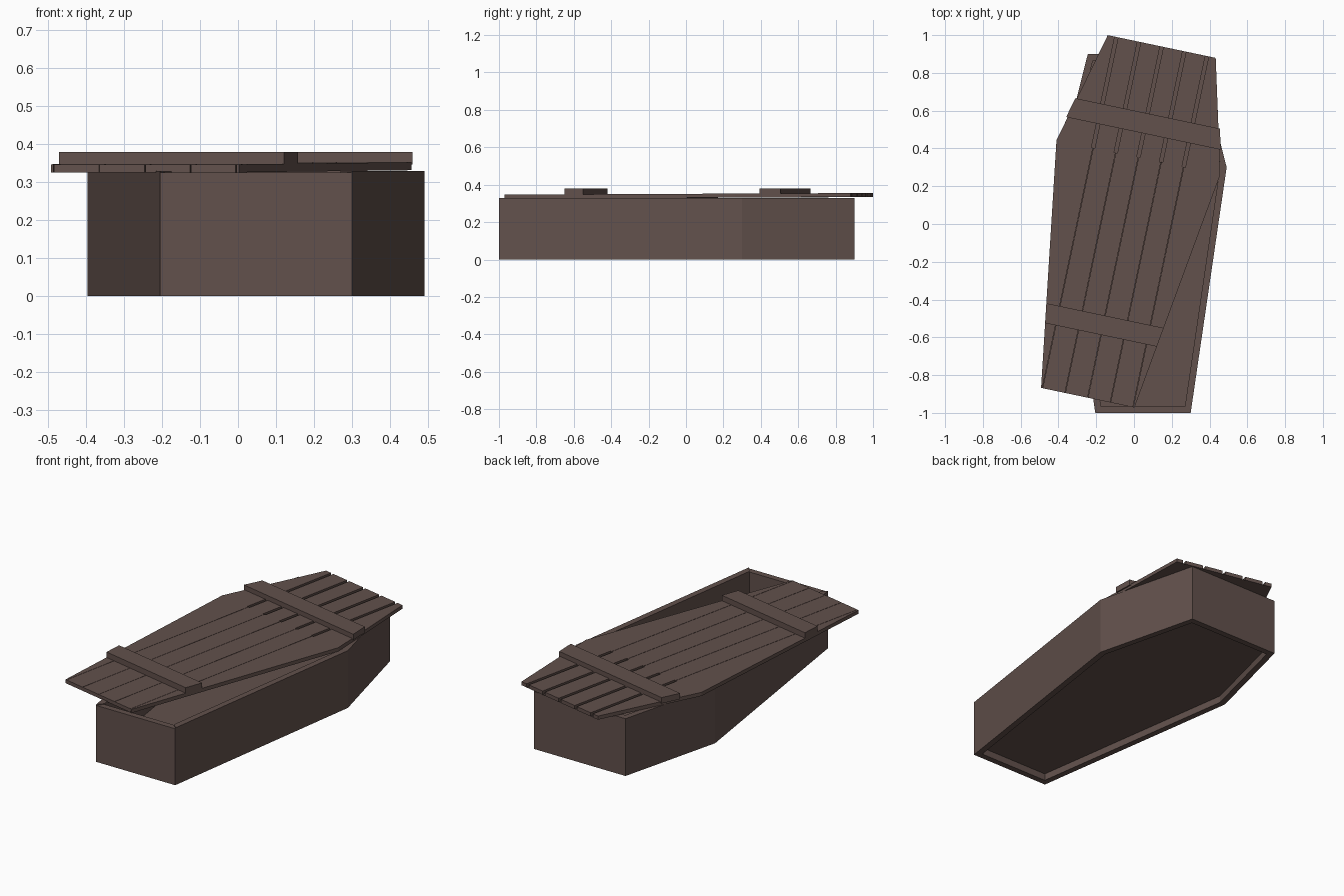
import bpy, bmesh, math

cube = bpy.data.objects.get("Cube")
if cube:
    bpy.data.objects.remove(cube, do_unlink=True)

wood = bpy.data.materials.new("dark_brown_wood")
wood.use_nodes = True
brown = (0.122, 0.082, 0.072, 1)
wood.diffuse_color = brown
wood.node_tree.nodes["Principled BSDF"].inputs["Base Color"].default_value = brown


def prism(name, outline, z0, z1, place=None):
    """Extrude a flat outline (counter-clockwise) from z0 to z1."""
    bm = bmesh.new()
    face = bm.faces.new([bm.verts.new((x, y, z0)) for x, y in outline])
    if z1 > z0:
        top = bmesh.ops.extrude_face_region(bm, geom=[face], use_keep_orig=True)["geom"]
        for v in top:
            if isinstance(v, bmesh.types.BMVert):
                v.co.z = z1
        bmesh.ops.recalc_face_normals(bm, faces=bm.faces)
    else:
        face.normal_flip()
    mesh = bpy.data.meshes.new(name)
    bm.to_mesh(mesh)
    bm.free()
    mesh.materials.append(wood)
    obj = bpy.data.objects.new(name, mesh)
    bpy.context.collection.objects.link(obj)
    if place:
        obj.location, obj.rotation_euler = place
    return obj


# Shared six-sided outline: half widths at foot, shoulder and head
FOOT, SHOULDER, HEAD = (0.2525, -0.95), (0.443, 0.35), (0.292, 0.95)


def mirrored(right_side):
    return right_side + [(-x, y) for x, y in reversed(right_side)]


def half_width(v):
    (x0, y0), (x1, y1) = (FOOT, SHOULDER) if v < SHOULDER[1] else (SHOULDER, HEAD)
    return x0 + (x1 - x0) * (v - y0) / (y1 - y0)


# Box walls, mitred between an outer and an inner outline
WALL = 0.035
CX, CY = 0.0475, -0.05
side = WALL * 1.01
outer = mirrored([FOOT, SHOULDER, HEAD])
inner = mirrored([(half_width(FOOT[1] + WALL) - side, FOOT[1] + WALL),
                  (SHOULDER[0] - side, SHOULDER[1]),
                  (half_width(HEAD[1] - WALL) - side, HEAD[1] - WALL)])
outer = [(x + CX, y + CY) for x, y in outer]
inner = [(x + CX, y + CY) for x, y in inner]
names = ["left_long_wall", "left_head_wall", "head_wall",
         "right_head_wall", "right_long_wall", "foot_wall"]
for i, name in enumerate(names):
    j = (i + 1) % 6
    height = 0.325 if name == "foot_wall" else 0.33
    prism(name, [outer[i], outer[j], inner[j], inner[i]], 0, height)

# Recessed floor
prism("box_floor", inner, 0.04, 0.07)

# Lid, turned askew on the box
lid_place = ((-0.049, 0.01, 0.33), (math.radians(0.25), 0, math.radians(-11.9)))
THICK = 0.021
prism("lid_underside", mirrored([FOOT, SHOULDER, HEAD]), 0, 0, lid_place)

# Planks: tight seams below the shoulder, open slots toward the head
seams = [(i - 2) * 0.1225 for i in range(5)]
TIGHT, OPEN = 0.001, 0.009


def seam_edge(u, s):
    return [(u + s * TIGHT, FOOT[1]), (u + s * TIGHT, SHOULDER[1]),
            (u + s * OPEN, SHOULDER[1]), (u + s * OPEN, HEAD[1])]


rim = [FOOT, SHOULDER, HEAD]
for i in range(6):
    left = [(-x, y) for x, y in rim] if i == 0 else seam_edge(seams[i - 1], 1)
    right = rim if i == 5 else seam_edge(seams[i], -1)
    prism(f"lid_plank_{i + 1}", right + left[::-1], 0, THICK, lid_place)

# Cross battens nailed over the planks
cleat_place = (lid_place[0], (0, 0, lid_place[1][2]))
for name, v0, v1, extra in (("head_batten", 0.48, 0.588, 0.008),
                            ("foot_batten", -0.61, -0.506, 0)):
    ends = [(half_width(v) + extra, v) for v in (v0, v1)]
    prism(name, mirrored(ends), THICK - 0.005, 0.05, cleat_place)
